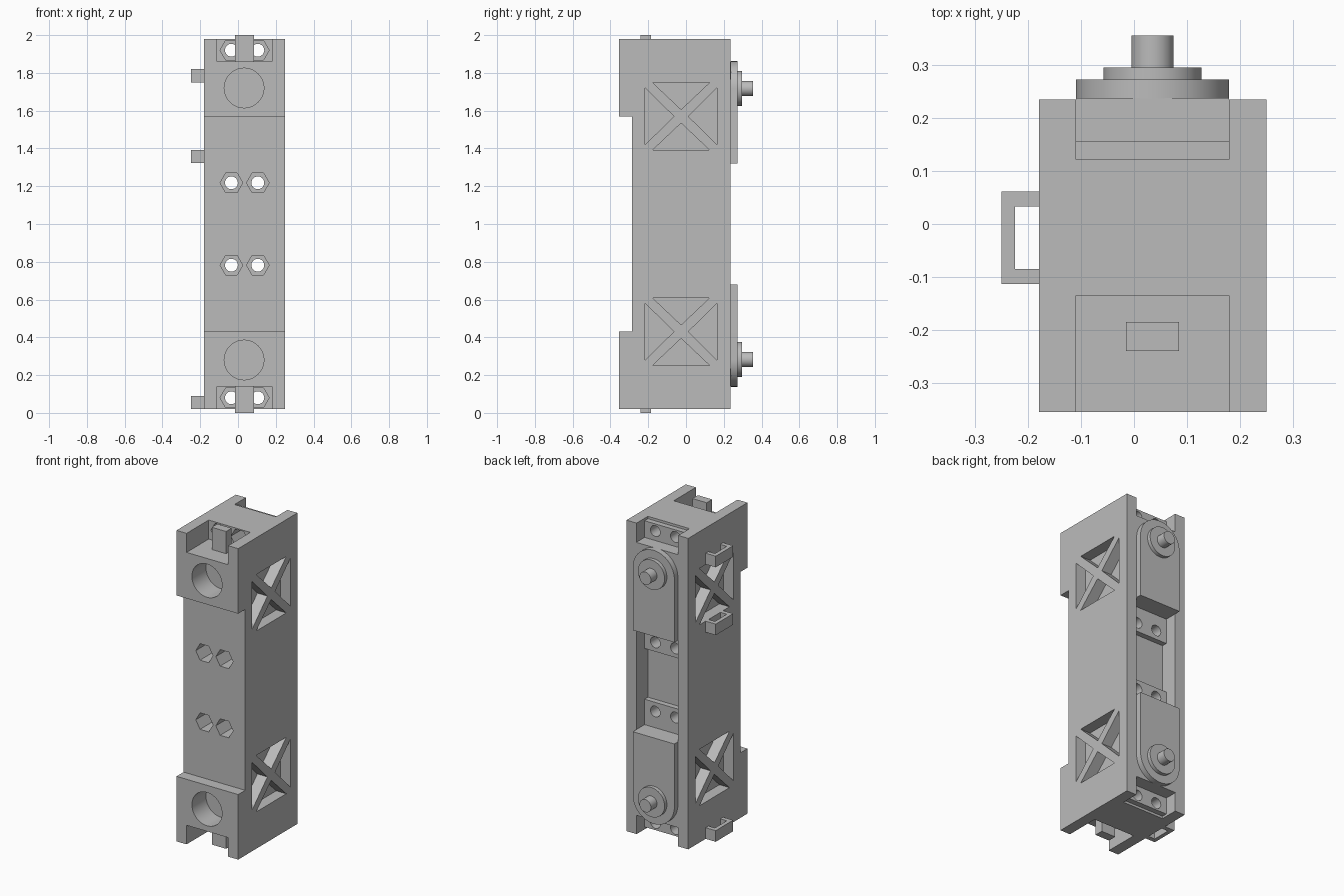
import bpy, bmesh, math

cube = bpy.data.objects.get("Cube")
if cube:
    bpy.data.objects.remove(cube, do_unlink=True)

grey = bpy.data.materials.new("plain_grey")
grey.use_nodes = True
GREY = (0.5, 0.5, 0.5, 1)
grey.diffuse_color = GREY
grey.node_tree.nodes["Principled BSDF"].inputs["Base Color"].default_value = GREY

CX = 0.035            # centre line of the housing
IN_L, IN_R = -0.11, 0.18   # inner faces of the side walls
AXES = {
    "x": lambda u, v, w: (w, u, v),
    "y": lambda u, v, w: (u, w, v),
    "z": lambda u, v, w: (u, v, w),
}


def prism(name, pts, lo, hi, axis):
    """Extrude a flat outline along an axis."""
    place = AXES[axis]
    bm = bmesh.new()
    base = [bm.verts.new(place(u, v, lo)) for u, v in pts]
    top = [bm.verts.new(place(u, v, hi)) for u, v in pts]
    bm.faces.new(base)
    bm.faces.new(top)
    n = len(pts)
    for i in range(n):
        j = (i + 1) % n
        bm.faces.new((base[i], base[j], top[j], top[i]))
    bmesh.ops.recalc_face_normals(bm, faces=bm.faces)
    mesh = bpy.data.meshes.new(name)
    bm.to_mesh(mesh)
    bm.free()
    mesh.materials.append(grey)
    obj = bpy.data.objects.new(name, mesh)
    bpy.context.collection.objects.link(obj)
    return obj


def box(name, x, y, z):
    return prism(name, [(x[0], y[0]), (x[1], y[0]), (x[1], y[1]), (x[0], y[1])], *z, "z")


def arc(cx, cz, r, n, start=0.0, sweep=math.tau, closed=True):
    steps = n if closed else n - 1
    angles = [start + sweep * i / steps for i in range(n)]
    return [(cx + r * math.cos(a), cz + r * math.sin(a)) for a in angles]


def select(obj):
    bpy.ops.object.select_all(action="DESELECT")
    obj.select_set(True)
    bpy.context.view_layer.objects.active = obj


def cut(target, cutter):
    cutter.hide_render = True
    mod = target.modifiers.new("cut", "BOOLEAN")
    mod.operation = "DIFFERENCE"
    mod.solver = "EXACT"
    mod.object = cutter
    select(target)
    bpy.ops.object.modifier_apply(modifier=mod.name)
    bpy.data.objects.remove(cutter, do_unlink=True)


def smooth(obj):
    select(obj)
    bpy.ops.object.shade_smooth_by_angle(angle=math.radians(30))


def flip(z, end):
    """Mirror a height between the upper and lower ends."""
    return z if end == "upper" else 2 - z


def span(a, b, end):
    return tuple(sorted((flip(a, end), flip(b, end))))


# Housing with raised front ends
front, waist, back = -0.355, -0.285, 0.235
housing = prism("housing", [
    (back, 0.02), (back, 1.98), (front, 1.98), (front, 1.57),
    (waist, 1.57), (waist, 0.43), (front, 0.43), (front, 0.02)],
    -0.18, 0.25, "x")

# Long channel in the back
cut(housing, box("channel_cutter", (IN_L, IN_R), (0.122, 0.4), (-0.1, 2.1)))

for end in ("upper", "lower"):
    # Front end notch
    cut(housing, box("notch_cutter", (IN_L, IN_R), (-0.5, -0.135), span(1.86, 2.1, end)))
    # Round front opening
    cut(housing, prism("opening_cutter", arc(CX - 0.003, flip(1.72, end), 0.105, 48),
                       -0.5, -0.215, "y"))

    # Crossed side windows: four triangles on each wall
    zc, yc = flip(1.57, end), -0.026
    for lo, hi in ((-0.3, IN_L), (IN_R, 0.4)):
        for s in (-1, 1):
            cut(housing, prism("window_cutter", [
                (yc + s * 0.19, zc - 0.15), (yc + s * 0.19, zc + 0.15),
                (yc + s * 0.038, zc)], lo, hi, "x"))
            cut(housing, prism("window_cutter", [
                (yc - 0.15, zc + s * 0.178), (yc + 0.15, zc + s * 0.178),
                (yc, zc + s * 0.036)], lo, hi, "x"))

    # Mounting flange in the channel
    flange = box(end + "_mounting_flange", (IN_L, IN_R), (0.12, 0.156), span(1.16, 1.965, end))

    # Bolt holes with hexagonal nut pockets
    for z in (1.92, 1.218):
        for x in (CX - 0.07, CX + 0.07):
            zh = flip(z, end)
            cut(housing, prism("nut_cutter", arc(x, zh, 0.06, 6), -0.5, 0.0, "y"))
            cut(housing, prism("bolt_cutter", arc(x, zh, 0.034, 24), -0.5, 0.5, "y"))
            cut(flange, prism("bolt_cutter", arc(x, zh, 0.034, 24), -0.5, 0.5, "y"))
    smooth(flange)

    # Motor body, rounded cover plate, collar and shaft
    box(end + "_motor_body", (IN_L, IN_R), (0.13, 0.238), span(1.32, 1.86, end))
    shaft_z = flip(1.717, end)
    sign = 1 if end == "upper" else -1
    outline = arc(CX, shaft_z, 0.145, 33, 0, sign * math.pi, closed=False)
    outline += [(IN_L, flip(1.32, end)), (IN_R, flip(1.32, end))]
    smooth(prism(end + "_motor_cover", outline, 0.237, 0.273, "y"))
    smooth(prism(end + "_shaft_collar", arc(CX, shaft_z, 0.093, 48), 0.27, 0.296, "y"))
    smooth(prism(end + "_shaft", arc(CX, shaft_z, 0.04, 32), 0.29, 0.356, "y"))

    # Cable plug standing in the front notch
    box(end + "_cable_plug", (-0.015, 0.085), (-0.24, -0.185), span(1.85, 2.0, end))

smooth(housing)

# Cable loops on the right wall
for name, z in (("top", 1.75), ("middle", 1.322), ("bottom", 0.02)):
    prism(name + "_cable_loop", [
        (-0.18, -0.113), (-0.25, -0.113), (-0.25, 0.061), (-0.18, 0.061),
        (-0.18, 0.033), (-0.225, 0.033), (-0.225, -0.085), (-0.18, -0.085)],
        z, z + 0.07, "z")
